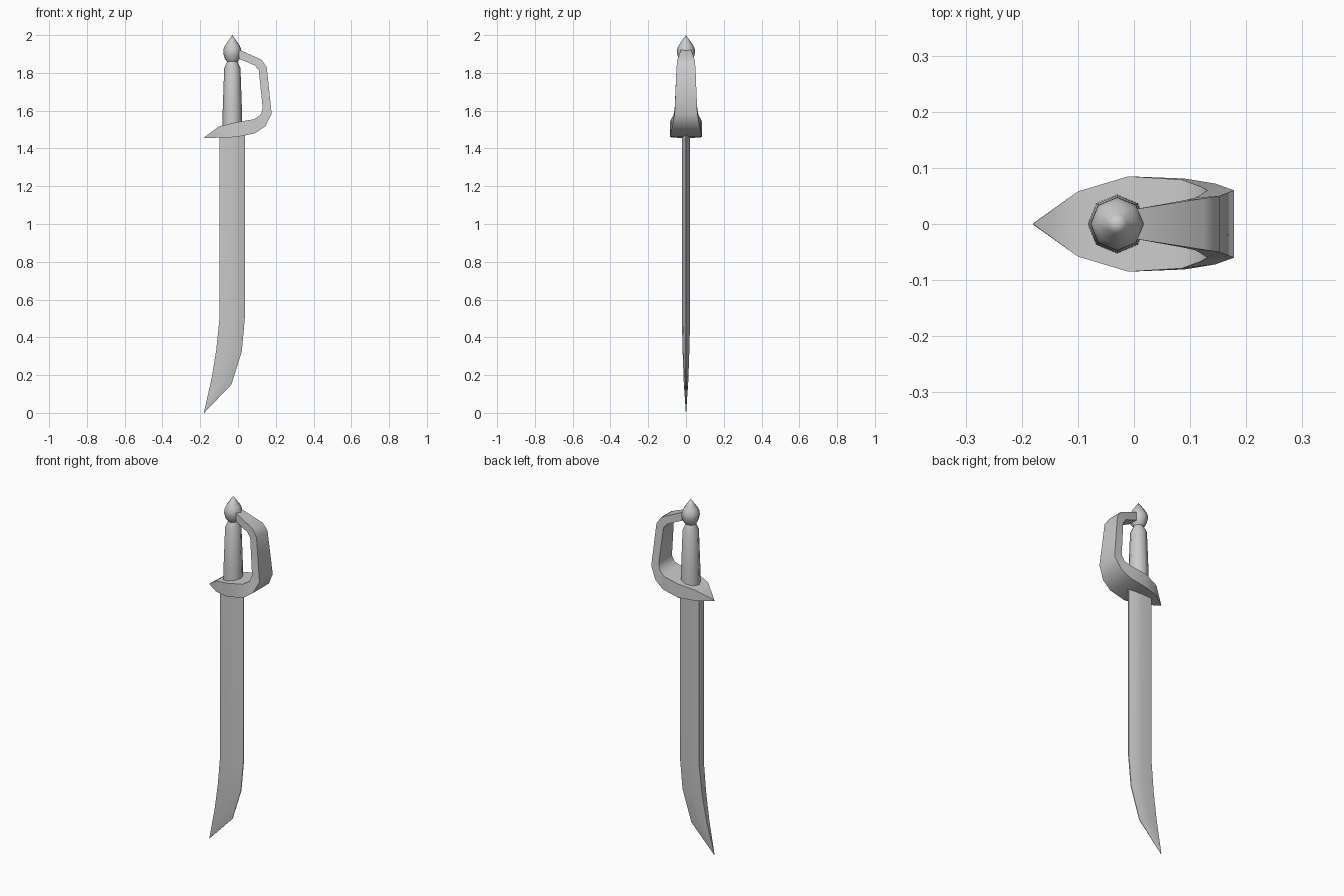
import bpy, bmesh, math
from mathutils import Vector

if "Cube" in bpy.data.objects:
    bpy.data.objects.remove(bpy.data.objects["Cube"])


def finish(name, bm, angle):
    bmesh.ops.remove_doubles(bm, verts=bm.verts, dist=0.0005)
    bmesh.ops.recalc_face_normals(bm, faces=bm.faces)
    me = bpy.data.meshes.new(name)
    bm.to_mesh(me)
    bm.free()
    ob = bpy.data.objects.new(name, me)
    bpy.context.collection.objects.link(ob)
    bpy.ops.object.select_all(action='DESELECT')
    ob.select_set(True)
    bpy.context.view_layer.objects.active = ob
    bpy.ops.object.shade_smooth_by_angle(angle=math.radians(angle))
    return ob


def loft(name, rings, angle):
    """Skin a list of equal-length rings, capping both ends."""
    bm = bmesh.new()
    vr = [[bm.verts.new(p) for p in ring] for ring in rings]
    n = len(vr[0])
    for a, b in zip(vr, vr[1:]):
        for i in range(n):
            j = (i + 1) % n
            bm.faces.new((a[i], a[j], b[j], b[i]))
    bm.faces.new(vr[0])
    bm.faces.new(vr[-1])
    return finish(name, bm, angle)


def lathe(name, profile, cx=-0.03, sides=8, angle=50):
    rings = [[(cx + r * math.cos(2 * math.pi * i / sides),
               r * math.sin(2 * math.pi * i / sides), z)
              for i in range(sides)] for r, z in profile]
    return loft(name, rings, angle)


# Blade: spine point, edge point, half thickness; flat spine, bevelled edge
def blade_ring(spine, edge, t):
    s, e = Vector(spine), Vector(edge)
    half = [(0, 1.0), (0.48, 1.0), (0.74, 0.72), (1, 0.14)]
    pts = [(u, w) for u, w in half] + [(u, -w) for u, w in reversed(half)]
    return [(s.lerp(e, u).x, w * t, s.lerp(e, u).y) for u, w in pts]


loft("blade", [blade_ring(*st) for st in [
    ((-0.098, 1.50), (0.036, 1.50), 0.022),
    ((-0.098, 0.50), (0.036, 0.50), 0.022),
    ((-0.115, 0.335), (0.020, 0.325), 0.018),
    ((-0.140, 0.18), (-0.035, 0.15), 0.012),
    ((-0.180, 0.005), (-0.179, 0.0), 0.001)]], 25)

# Hand guard: outer point, inner point, half widths of each
guard = [
    ((-0.18, 1.455), (-0.179, 1.459), 0.001, 0.001),
    ((-0.10, 1.457), (-0.10, 1.517), 0.058, 0.058),
    ((-0.01, 1.460), (-0.01, 1.538), 0.085, 0.085),
    ((0.09, 1.480), (0.085, 1.555), 0.081, 0.079),
    ((0.145, 1.518), (0.118, 1.575), 0.072, 0.067),
    ((0.178, 1.585), (0.131, 1.61), 0.060, 0.060),
    ((0.152, 1.83), (0.110, 1.815), 0.050, 0.047),
    ((0.125, 1.870), (0.088, 1.840), 0.046, 0.042),
    ((0.005, 1.923), (0.005, 1.875), 0.027, 0.027)]
loft("hand_guard", [[(o[0], -wo, o[1]), (o[0], wo, o[1]),
                     (i[0], wi, i[1]), (i[0], -wi, i[1])]
                    for o, i, wo, wi in guard], 40)

# Grip
lathe("grip", [(0.053, 1.50), (0.051, 1.60), (0.043, 1.825), (0.025, 1.865)])

# Pommel with pointed cap
lathe("pommel", [(0.024, 1.855), (0.040, 1.875), (0.048, 1.905),
                 (0.047, 1.925), (0.038, 1.947), (0.018, 1.975), (0.0002, 2.0)])
